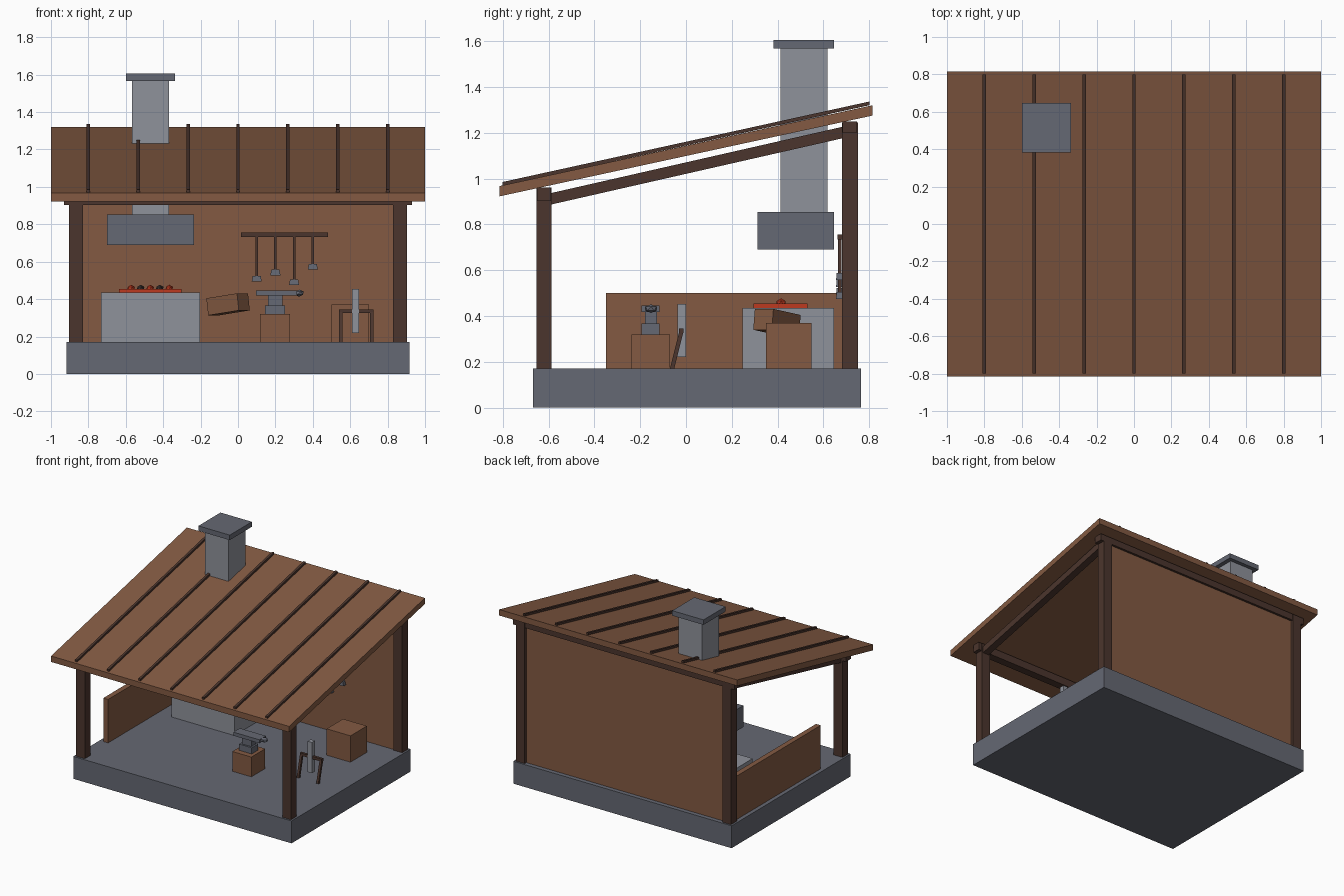
import bpy, bmesh, math
from mathutils import Matrix, Vector

if "Cube" in bpy.data.objects:
    bpy.data.objects.remove(bpy.data.objects["Cube"])


def material(name, rgb):
    m = bpy.data.materials.new(name)
    m.diffuse_color = [(((c / 255) + 0.055) / 1.055) ** 2.4 for c in rgb] + [1]
    m.use_nodes = True
    m.node_tree.nodes["Principled BSDF"].inputs["Base Color"].default_value = m.diffuse_color
    return m


WOOD = material("brown wood", (131, 90, 66))
DARK = material("dark timber", (75, 53, 45))
STONE = material("dark grey stone", (101, 104, 115))
LIGHT = material("light grey stone", (143, 146, 155))
EMBER = material("ember red", (190, 58, 32))
COAL = material("coal", (58, 50, 48))


def finish(name, bm, mat):
    bmesh.ops.recalc_face_normals(bm, faces=bm.faces)
    me = bpy.data.meshes.new(name)
    bm.to_mesh(me)
    bm.free()
    me.materials.append(mat)
    ob = bpy.data.objects.new(name, me)
    bpy.context.collection.objects.link(ob)
    return ob


def box(name, mat, x, y, z, top=1.0):
    """Box from (min, max) ranges; top scales the upper face."""
    bm = bmesh.new()
    bmesh.ops.create_cube(bm, size=1)
    mid = [sum(r) / 2 for r in (x, y, z)]
    size = [r[1] - r[0] for r in (x, y, z)]
    for v in bm.verts:
        k = top if v.co.z > 0 else 1
        v.co = Vector((mid[0] + v.co.x * size[0] * k,
                       mid[1] + v.co.y * size[1] * k,
                       mid[2] + v.co.z * size[2]))
    return finish(name, bm, mat)


def slope(name, mat, x, y0, y1, low, high, thick):
    """Sheared slab whose underside rises from low at y0 to high at y1."""
    bm = bmesh.new()
    prof = [(y0, low), (y1, high), (y1, high + thick), (y0, low + thick)]
    face = bm.faces.new([bm.verts.new((x[0], y, z)) for y, z in prof])
    ext = bmesh.ops.extrude_face_region(bm, geom=[face])
    for g in ext["geom"]:
        if isinstance(g, bmesh.types.BMVert):
            g.co.x = x[1]
    return finish(name, bm, mat)


def ball(name, mat, centre, radii):
    bm = bmesh.new()
    bmesh.ops.create_icosphere(bm, subdivisions=1, radius=1)
    bmesh.ops.transform(bm, verts=bm.verts, matrix=Matrix.Translation(centre) @ Matrix.Diagonal((*radii, 1)))
    return finish(name, bm, mat)


# Base and timber frame
box("stone_base", STONE, (-.917, .917), (-.667, .763), (0, .17))
for s, side in ((-1, "left"), (1, "right")):
    x = sorted((s * .83, s * .903))
    box(side + "_front_post", DARK, x, (-.653, -.587), (.17, .96))
    box(side + "_back_post", DARK, x, (.68, .75), (.17, 1.245))
    slope(side + "_rafter", DARK, sorted((s * .84, s * .893)), -.587, .68, .887, 1.175, .05)
box("front_beam", DARK, (-.93, .93), (-.65, -.59), (.902, .96))
box("back_beam", DARK, (-.93, .93), (.683, .747), (1.2, 1.25))

# Walls
box("back_wall", WOOD, (-.83, .83), (.69, .73), (.17, 1.2))
box("low_side_wall", WOOD, (-.887, -.847), (-.35, .69), (.17, .5))

# Roof with battens
slope("roof", WOOD, (-1, 1), -.815, .815, .922, 1.275, .045)
for i in range(7):
    x = -.8 + i * 1.6 / 6
    slope("roof_batten", DARK, (x - .009, x + .009), -.8, .8, .969, 1.32, .016)

# Forge, hood and chimney
box("forge", LIGHT, (-.733, -.203), (.247, .645), (.17, .435))
box("ember_bed", EMBER, (-.636, -.303), (.295, .53), (.435, .455))
for i in range(5):
    ball("coal_lump", COAL if i % 2 else EMBER, (-.572 + i * .051, .415, .456), (.023, .023, .021))
box("hood", STONE, (-.70, -.235), (.312, .645), (.69, .853))
box("chimney", LIGHT, (-.567, -.369), (.413, .618), (.853, 1.57))
box("chimney_cap", STONE, (-.60, -.337), (.382, .647), (1.567, 1.605))

# Bellows, turned and tipped up
bellows = box("bellows", WOOD, (-.102, .102), (-.05, .05), (-.046, .046))
bellows.location = (-.053, .397, .372)
bellows.rotation_euler = (0, math.radians(-7.5), math.radians(-36))

# Anvil on its block
box("anvil_block", WOOD, (.118, .278), (-.237, -.07), (.17, .32))
box("anvil_foot", STONE, (.144, .251), (-.194, -.116), (.32, .367))
box("anvil_waist", STONE, (.16, .238), (-.18, -.127), (.367, .418))
box("anvil_top", STONE, (.096, .315), (-.194, -.116), (.418, .445))
ball("anvil_horn", STONE, (.327, -.153, .432), (.028, .028, .019))

# Crate
box("crate", WOOD, (.5, .7), (.35, .547), (.17, .37))

# Grinding stand
box("grindstone", LIGHT, (.61, .647), (-.037, 0), (.22, .453))
for x in (.55, .715):
    leg = box("stand_leg", DARK, (x - .009, x + .009), (-.009, .009), (-.086, .086))
    leg.location = (0, -.04, .253)
    leg.rotation_euler = (math.radians(-14), 0, 0)
box("stand_bar", DARK, (.541, .724), (-.03, -.01), (.325, .345))

# Tool rack with hanging hammers
box("tool_rail", DARK, (.016, .48), (.662, .69), (.733, .755))
for i, z in enumerate((.493, .527, .475, .557)):
    x = .1 + i * .1
    box("tool_handle", DARK, (x - .007, x + .007), (.664, .678), (z + .026, .735))
    box("tool_head", STONE, (x - .027, x + .027), (.655, .685), (z, z + .03), .8)
